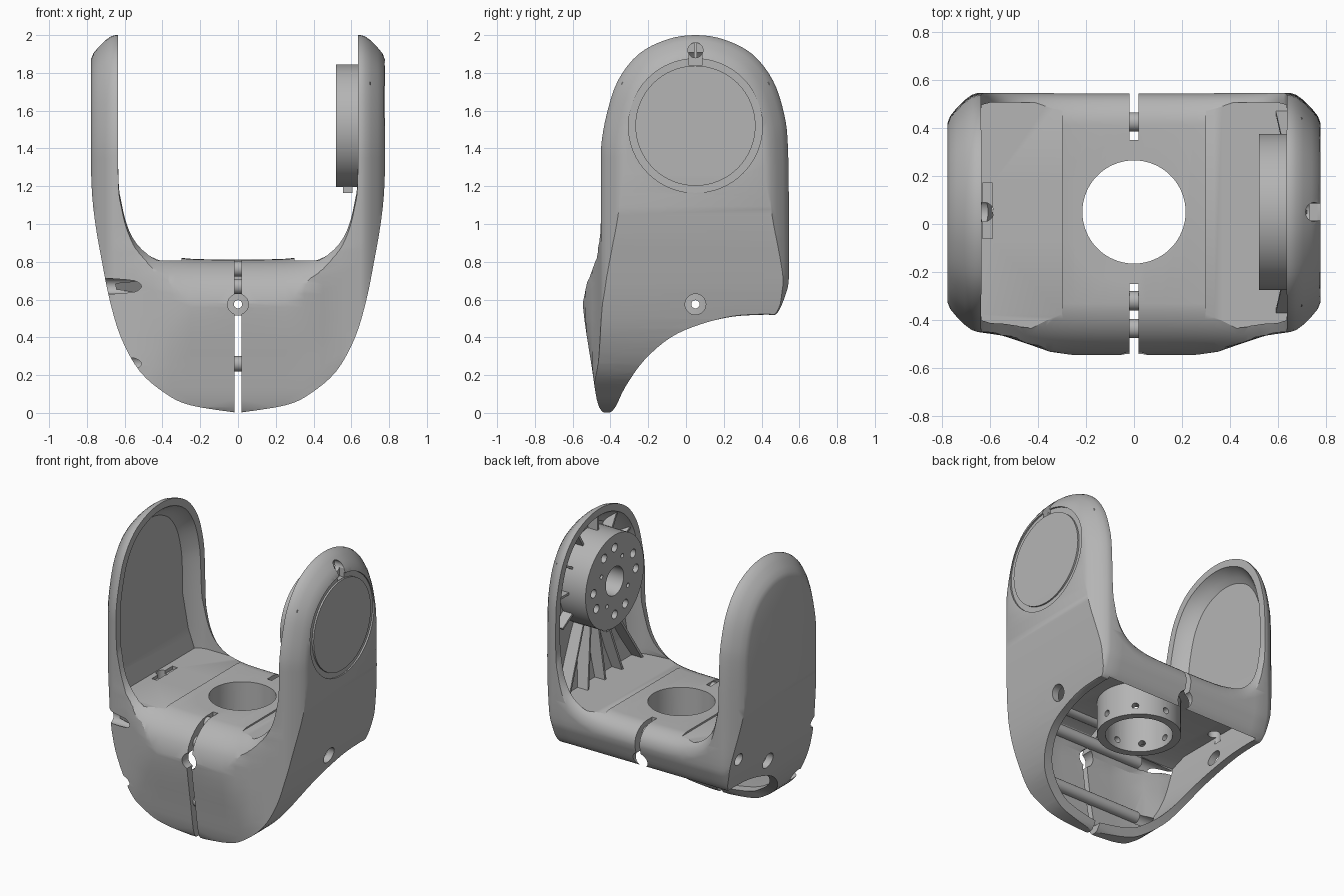
import bpy, bmesh, math
from mathutils import Vector, Matrix

if "Cube" in bpy.data.objects:
    bpy.data.objects.remove(bpy.data.objects["Cube"])

grey = bpy.data.materials.new("plain grey")
grey.use_nodes = True
grey.diffuse_color = (0.46, 0.46, 0.46, 1)
grey.node_tree.nodes["Principled BSDF"].inputs["Base Color"].default_value = grey.diffuse_color
CY, HUB_Z, HOLE_Z = 0.05, 1.52, 0.575


def finish(name, bm):
    bmesh.ops.recalc_face_normals(bm, faces=bm.faces)
    if bm.calc_volume(signed=True) < 0:
        bmesh.ops.reverse_faces(bm, faces=bm.faces)
    mesh = bpy.data.meshes.new(name)
    bm.to_mesh(mesh)
    bm.free()
    mesh.materials.append(grey)
    ob = bpy.data.objects.new(name, mesh)
    bpy.context.collection.objects.link(ob)
    return ob


def loft(name, rings):
    bm = bmesh.new()
    rows = [[bm.verts.new(p) for p in ring] for ring in rings]
    n = len(rows[0])
    for a, b in zip(rows, rows[1:]):
        for i in range(n):
            bm.faces.new((a[i], a[(i + 1) % n], b[(i + 1) % n], b[i]))
    bm.faces.new(rows[0])
    bm.faces.new(rows[-1])
    return finish(name, bm)


def cylinder(name, start, end, r, sides=32):
    a, b = Vector(start), Vector(end)
    bm = bmesh.new()
    turn = (b - a).to_track_quat('Z', 'Y').to_matrix().to_4x4()
    bmesh.ops.create_cone(bm, cap_ends=True, segments=sides, radius1=r, radius2=r,
                          depth=(b - a).length, matrix=Matrix.Translation((a + b) / 2) @ turn)
    return finish(name, bm)


def box(name, lo, hi):
    rings = [[(x, lo[1], lo[2]), (x, hi[1], lo[2]), (x, hi[1], hi[2]), (x, lo[1], hi[2])]
             for x in (lo[0], hi[0])]
    return loft(name, rings)


def combine(target, tool, op='DIFFERENCE'):
    mod = target.modifiers.new("bool", 'BOOLEAN')
    mod.operation, mod.object, mod.solver = op, tool, 'EXACT'
    bpy.context.view_layer.objects.active = target
    bpy.ops.object.modifier_apply(modifier=mod.name)
    bpy.data.objects.remove(tool)


def spline(pts, steps=4, closed=False):
    out, n = [], len(pts)
    at = lambda i: Vector(pts[i % n] if closed else pts[min(max(i, 0), n - 1)])
    for i in range(n if closed else n - 1):
        a, b, c, d = (at(i + k) for k in (-1, 0, 1, 2))
        for s in range(steps):
            t = s / steps
            out.append(0.5 * (2 * b + (c - a) * t + (2 * a - 5 * b + 4 * c - d) * t * t
                              + (3 * b - a - 3 * c + d) * t ** 3))
    return out if closed else out + [at(n - 1)]


def mirror_x(half):
    return [Vector((-p[0], p[1])) for p in reversed(half[1:])] + half


def front_prism(name, pts):
    return loft(name, [[(p[0], y, p[1]) for p in pts] for y in (-1, 1)])


def section(x, pts, inset, shift=0.0):
    # Side outline at one x, with the front bulge fading out toward the arms
    t = min(max((abs(x) - 0.22) / 0.43, 0), 1)
    limit = -0.555 + 0.105 * t * t * (3 - 2 * t) + shift
    return [(x, CY + (max(p[0], limit) - CY) * (1 - inset / 0.5),
             1.3 + (p[1] - 1.3) * (1 - inset / 0.7)) for p in pts]


# Outlines
side = spline([(0.05, 2), (0.2, 1.977), (0.35, 1.9), (0.46, 1.76), (0.52, 1.58), (0.54, 1.4),
               (0.545, 1), (0.545, 0.72), (0.525, 0.62), (0.48, 0.525), (0.42, 0.52),
               (0.25, 0.51), (0.08, 0.47), (-0.08, 0.4), (-0.22, 0.28), (-0.32, 0.14),
               (-0.39, 0.01), (-0.46, 0.03), (-0.5, 0.25), (-0.545, 0.56), (-0.53, 0.68),
               (-0.48, 0.82), (-0.455, 0.95), (-0.45, 1.2), (-0.45, 1.4), (-0.42, 1.58),
               (-0.36, 1.76), (-0.25, 1.9), (-0.1, 1.977)], closed=True)
outer = mirror_x(spline([(0, 0), (0.25, 0.04), (0.38, 0.1), (0.52, 0.22), (0.62, 0.4), (0.68, 0.6),
                         (0.72, 0.8), (0.755, 1), (0.775, 1.2), (0.779, 1.5), (0.779, 2.2)]))
inner = mirror_x(spline([(0, 0.812), (0.25, 0.816), (0.4, 0.84), (0.5, 0.89), (0.57, 0.98),
                         (0.615, 1.13), (0.635, 1.35), (0.635, 2.3)]))

# Yoke body: side outline swept across x, trimmed by the front outline
half = [(0.25, 0), (0.35, 0), (0.45, 0), (0.55, 0), (0.65, 0), (0.675, 0.008), (0.705, 0.03),
        (0.74, 0.065), (0.765, 0.095), (0.777, 0.125)]
stations = [(-x, d) for x, d in reversed(half)] + half
body = loft("yoke_body", [section(x, side, d) for x, d in stations])
combine(body, front_prism("trim", outer), 'INTERSECT')

# Saddle between the arms, rounding down at front and back
rings = []
for k in range(-8, 9):
    t = abs(k) / 8
    y = -0.3 - 0.255 * t if k < 0 else 0.41 + 0.14 * t
    drop = (0.27 if k < 0 else 0.13) * (1 - math.sqrt(1 - t * t))
    rings.append((y, drop))
rings = [(-0.8, 0.27)] + rings + [(0.8, 0.13)]
combine(body, loft("saddle", [[(p[0], y, p[1] - d) for p in inner] for y, d in rings]))

# Dished pockets on the inner faces of the arms
for s in (-1, 1):
    dish = loft("dish", [section(s * x, side, d) for x, d in
                         ((0.3, 0.04), (0.6, 0.04), (0.64, 0.05), (0.7, 0.1), (0.73, 0.14))])
    wall = [(0.2, 0.808), (0.67, 0.808), (0.7, 0.95), (0.722, 1.2), (0.725, 2.3), (0.2, 2.3)]
    combine(dish, front_prism("wall", [(s * x, z) for x, z in wall]), 'INTERSECT')
    combine(body, dish)

# Hollow under the floor
hollow = [(0.48, -0.2), (0.48, 0.64), (0.41, 0.75), (-0.29, 0.75), (-0.4, 0.7), (-0.47, 0.6),
          (-0.485, 0.5), (-0.45, 0.25), (-0.41, 0.02), (-0.36, -0.2)]
cave = loft("cave", [section(x, hollow, 0, 0.055) for x in
                     (-0.74, -0.65, -0.55, -0.45, -0.35, -0.2, 0.2, 0.35, 0.45, 0.55, 0.65, 0.74)])
combine(cave, front_prism("inset", [(p[0] * 0.935, 1.2 + (p[1] - 1.2) * 0.955) for p in outer]),
        'INTERSECT')
combine(body, cave)

# Centre opening, split between the halves, side and front holes
combine(body, cylinder("bore", (0, CY, 0.6), (0, CY, 1), 0.215, 64))
for lo, hi in ((-0.8, CY - 0.3), (CY + 0.3, 0.8)):
    combine(body, box("slit", (-0.018, lo, -0.2), (0.018, hi, 1)))
combine(body, cylinder("front_hole", (0, -0.8, HOLE_Z), (0, 0.8, HOLE_Z), 0.055))
combine(body, cylinder("side_hole", (-0.9, CY, HOLE_Z), (0.9, CY, HOLE_Z), 0.055))
combine(body, cylinder("cable_hole", (-0.625, CY, 0.7), (-0.625, CY, 0.9), 0.04))
combine(body, box("latch_slot", (-0.63, -0.06, 0.785), (-0.59, 0.17, 0.85)))


# Thin seam around the tongue panel in the floor
def panel(off, z0):
    r, w = 0.297 + off, 0.113 + off
    a0 = math.asin(w / r)
    arc = [math.pi / 2 + (math.pi / 2 - a0) * i / 12 for i in range(13)]
    top = [(r * math.cos(a), r * math.sin(a)) for a in arc] + [(-0.59 - off, w)]
    pts = [(0.01 + off, r)] + top + [(x, -y) for x, y in reversed(top)] + [(0.01 + off, -r)]
    return loft("panel", [[(x, y + CY, z) for x, y in pts] for z in (z0, 0.9 - off)])


seam = panel(0.004, 0.775)
combine(seam, panel(-0.004, 0.7))
combine(seam, box("keep", (-0.8, -0.6, 0.6), (0, 0.6, 1)), 'INTERSECT')
combine(body, seam)

# Screw bosses across the split, with access holes on the right
for y, z, reach in ((-0.435, 0.26, 0.38), (-0.32, 0.762, 0.3), (-0.435, 0.67, 0.4), (0.425, 0.735, 0.4)):
    cylinder("split_screw_boss", (-reach, y, z), (reach, y, z), 0.04)
    if y != -0.32:
        combine(body, cylinder("access", (-0.9, y, z), (-reach, y, z), 0.042))

# Round cap seam and keyhole on the left arm
ring = cylinder("ring", (0.765, CY, HUB_Z), (0.9, CY, HUB_Z), 0.355, 64)
combine(ring, cylinder("core", (0.7, CY, HUB_Z), (1, CY, HUB_Z), 0.318, 64))
combine(body, ring)
combine(body, cylinder("keyhole", (0.69, CY, 1.92), (0.9, CY, 1.92), 0.04))
combine(body, box("key_slot", (0.73, CY - 0.035, 1.84), (0.9, CY + 0.035, 1.92)))

# Bearing tube under the floor with radial screw holes
tube = cylinder("bearing_tube", (0, CY, 0.515), (0, CY, 0.8), 0.268, 64)
combine(tube, cylinder("bore", (0, CY, 0.4), (0, CY, 1), 0.215, 64))
for i in range(4):
    d = Vector((math.cos(i * math.pi / 4), math.sin(i * math.pi / 4), 0)) * 0.4
    c = Vector((0, CY, HOLE_Z))
    combine(tube, cylinder("radial", c - d, c + d, 0.022, 16))

# Hub on the left arm with bolt circle
hub = cylinder("arm_hub", (0.52, CY, HUB_Z), (0.73, CY, HUB_Z), 0.325, 64)
combine(hub, cylinder("centre", (0.4, CY, HUB_Z), (0.66, CY, HUB_Z), 0.1))
for i in range(12):
    a = i * math.pi / 6
    r, size = (0.17, 0.015) if i % 3 == 1 else (0.235, 0.03)
    y, z = CY + r * math.cos(a), HUB_Z + r * math.sin(a)
    combine(hub, cylinder("bolt", (0.4, y, z), (0.62, y, z), size, 16))
box("hub_stop", (0.555, CY - 0.04, 1.165), (0.605, CY + 0.04, 1.23))

# Radial ribs around the hub, fanning out to the floor below
for i in range(24):
    a = i * math.pi / 12
    low = math.sin(a) < -0.8
    if not low and i % 2:
        continue
    d = Vector((0, math.cos(a), math.sin(a)))
    side_dir = Vector((0, -d.z, d.y)) * 0.008
    c = Vector((0, CY, HUB_Z))
    end = 0.72 / -d.z if low else 0.45
    loft("hub_rib", [[c + d * r + side_dir * s + Vector((x, 0, 0)) for x, s in
                      ((x0, -1), (x0, 1), (x1, 1), (x1, -1))]
                     for r, x0, x1 in ((0.3, 0.65, 0.735), (end, 0.59 if low else 0.65, 0.68 if low else 0.7))])

# Smooth shading with sharp edges kept
for ob in bpy.context.scene.objects:
    if ob.type == 'MESH':
        bpy.ops.object.select_all(action='DESELECT')
        ob.select_set(True)
        bpy.context.view_layer.objects.active = ob
        bpy.ops.object.shade_smooth_by_angle(angle=math.radians(28))
